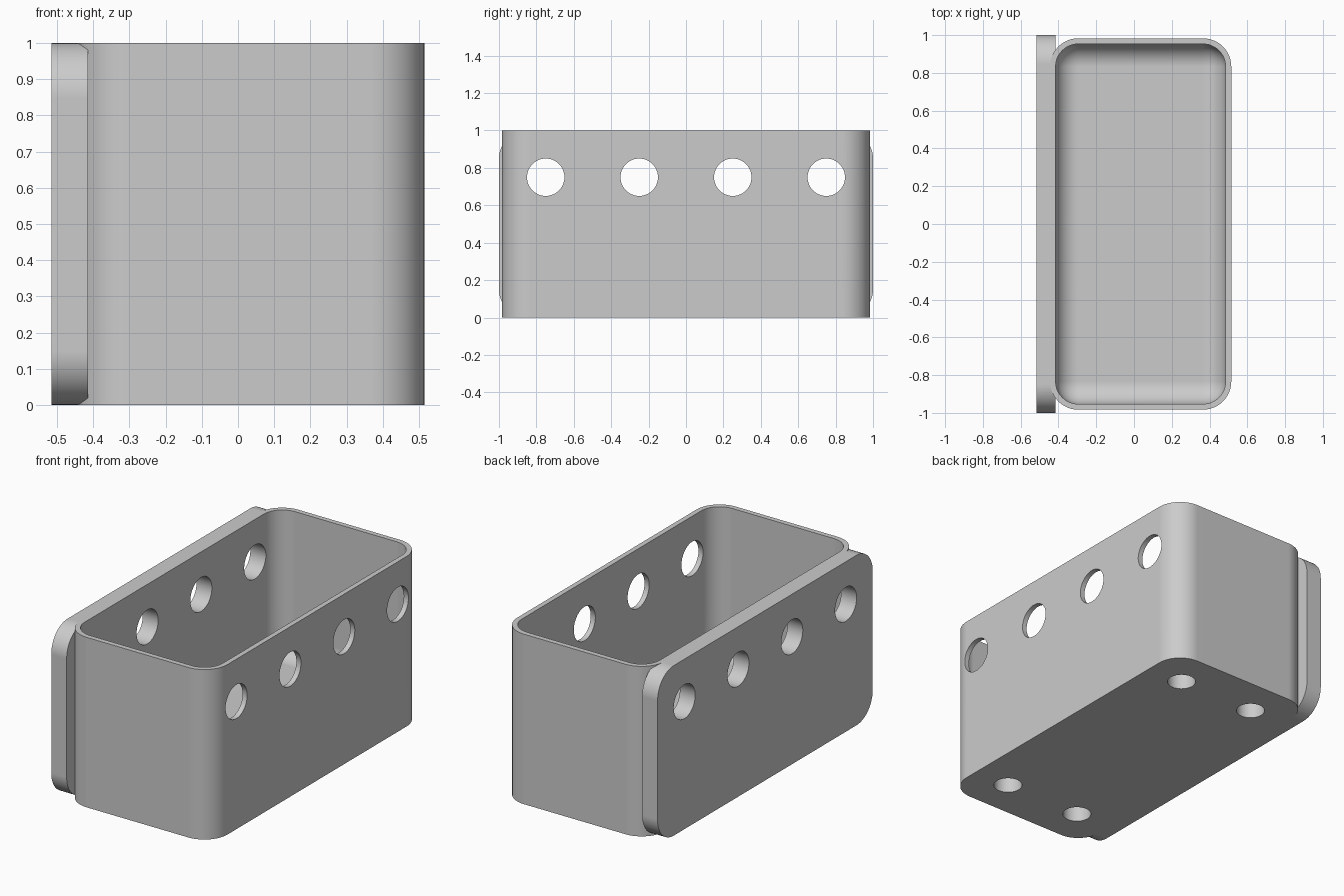
import bpy
import bmesh
import math
from mathutils import Matrix, Vector

default = bpy.data.objects.get("Cube")
if default:
    bpy.data.objects.remove(default, do_unlink=True)

grey = bpy.data.materials.new("plain_grey")
grey.use_nodes = True
colour = (0.6, 0.6, 0.6, 1)
grey.diffuse_color = colour
grey.node_tree.nodes["Principled BSDF"].inputs["Base Color"].default_value = colour


def add_object(name, bm):
    mesh = bpy.data.meshes.new(name)
    bm.to_mesh(mesh)
    bm.free()
    mesh.materials.append(grey)
    obj = bpy.data.objects.new(name, mesh)
    bpy.context.collection.objects.link(obj)
    return obj


def rounded_box(name, low, high, radius, axis, round_floor=False):
    """Box with the edges along one axis rounded, optionally its floor too."""
    low, high = Vector(low), Vector(high)
    bm = bmesh.new()
    bmesh.ops.create_cube(bm, size=1)
    bmesh.ops.scale(bm, vec=high - low, verts=bm.verts)
    bmesh.ops.translate(bm, vec=(low + high) / 2, verts=bm.verts)
    edges = []
    for e in bm.edges:
        a, b = e.verts
        along = abs(a.co[axis] - b.co[axis]) > 1e-4
        on_floor = max(a.co.z, b.co.z) < low.z + 1e-4
        if along or (round_floor and on_floor):
            edges.append(e)
    bmesh.ops.bevel(bm, geom=edges, offset=radius, segments=12,
                    profile=0.5, affect='EDGES')
    return add_object(name, bm)


def drills(name, centres, radius, depth, rotation):
    """Row of cylinders used as one cutter."""
    bm = bmesh.new()
    for c in centres:
        bmesh.ops.create_cone(bm, cap_ends=True, segments=48, radius1=radius,
                              radius2=radius, depth=depth,
                              matrix=Matrix.Translation(c) @ rotation)
    return add_object(name, bm)


def combine(target, other, operation):
    mod = target.modifiers.new(operation.lower(), 'BOOLEAN')
    mod.operation = operation
    mod.solver = 'EXACT'
    mod.object = other
    bpy.context.view_layer.objects.active = target
    bpy.ops.object.modifier_apply(modifier=mod.name)
    bpy.data.objects.remove(other, do_unlink=True)


# Bin body and thick mounting plate joined into one solid
bin_body = rounded_box("storage_bin", (-0.445, -0.983, 0), (0.515, 0.983, 1), 0.15, 2)
plate = rounded_box("mounting_plate", (-0.515, -1, 0), (-0.415, 1, 1), 0.15, 0)
combine(bin_body, plate, 'UNION')

# Hollow interior with a filleted floor
cavity = rounded_box("cavity", (-0.415, -0.953, 0.15), (0.485, 0.953, 1.4), 0.12, 2, True)
combine(bin_body, cavity, 'DIFFERENCE')

# Round holes through both long sides
side_holes = drills("side_holes", [(0, y, 0.75) for y in (-0.75, -0.25, 0.25, 0.75)],
                    0.1, 2, Matrix.Rotation(math.pi / 2, 4, 'Y'))
combine(bin_body, side_holes, 'DIFFERENCE')

# Blind sockets in the underside
sockets = drills("floor_sockets",
                 [(0.035 + x, y, 0) for x in (-0.25, 0.25) for y in (-0.75, 0.75)],
                 0.078, 0.24, Matrix.Identity(4))
combine(bin_body, sockets, 'DIFFERENCE')

# Smooth curves, crisp rims
bpy.ops.object.select_all(action='DESELECT')
bin_body.select_set(True)
bpy.context.view_layer.objects.active = bin_body
bpy.ops.object.shade_smooth_by_angle(angle=math.radians(30))
weighted = bin_body.modifiers.new("weighted_normals", 'WEIGHTED_NORMAL')
weighted.keep_sharp = True
